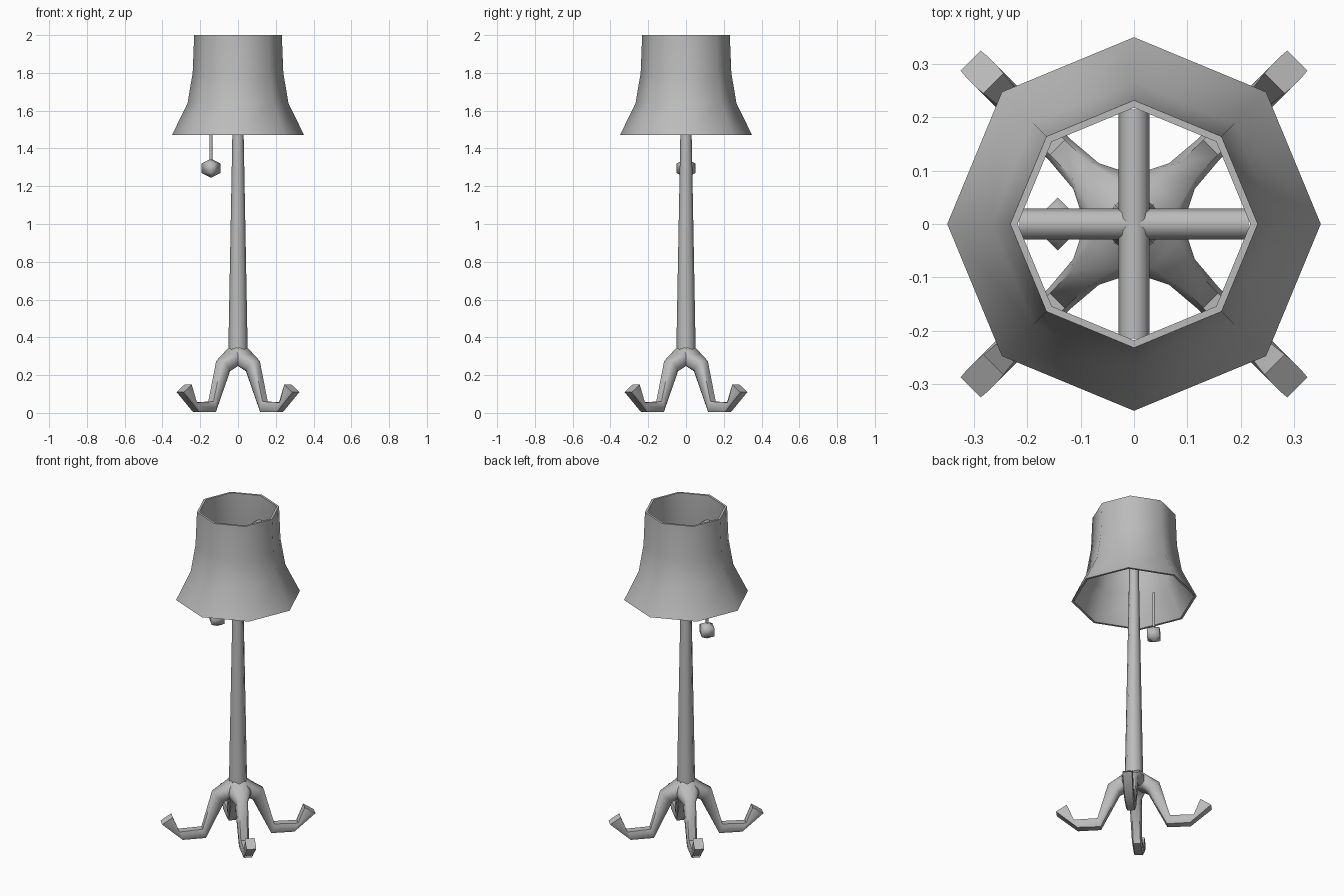
import bpy
import math
from mathutils import Vector, Matrix

cube = bpy.data.objects.get("Cube")
if cube:
    bpy.data.objects.remove(cube, do_unlink=True)

grey = bpy.data.materials.new("plain_grey")
grey.use_nodes = True
grey.diffuse_color = (0.5, 0.5, 0.5, 1)
grey.node_tree.nodes["Principled BSDF"].inputs["Base Color"].default_value = (0.5, 0.5, 0.5, 1)


def make(name, verts, faces, angle=50):
    mesh = bpy.data.meshes.new(name)
    mesh.from_pydata(verts, [], faces)
    mesh.materials.append(grey)
    obj = bpy.data.objects.new(name, mesh)
    bpy.context.collection.objects.link(obj)
    bpy.ops.object.select_all(action="DESELECT")
    obj.select_set(True)
    bpy.context.view_layer.objects.active = obj
    bpy.ops.object.mode_set(mode="EDIT")
    bpy.ops.mesh.select_all(action="SELECT")
    bpy.ops.mesh.remove_doubles(threshold=0.0001)
    bpy.ops.mesh.normals_make_consistent(inside=False)
    bpy.ops.object.mode_set(mode="OBJECT")
    bpy.ops.object.shade_smooth_by_angle(angle=math.radians(angle))
    return obj


def loft(name, rings, closed=False, angle=50):
    """Skin a list of equal vertex rings; cap the ends unless closed."""
    n, count = len(rings[0]), len(rings)
    verts = [v for ring in rings for v in ring]
    faces = []
    for i in range(count if closed else count - 1):
        a, b = i * n, (i + 1) % count * n
        for j in range(n):
            k = (j + 1) % n
            faces.append((a + j, a + k, b + k, b + j))
    if not closed:
        faces += [tuple(range(n)), tuple(range((count - 1) * n, count * n))]
    return make(name, verts, faces, angle)


def lathe(name, profile, sides=8, place=Matrix(), closed=False, angle=50):
    """Turn (radius, height) points around z, first corner on +x."""
    turns = [math.tau * j / sides for j in range(sides)]
    rings = [[place @ Vector((r * math.cos(t), r * math.sin(t), z)) for t in turns]
             for r, z in profile]
    return loft(name, rings, closed, angle)


# Flared octagonal shade with a thin wall
outer = [(0.35, 1.47), (0.267, 1.64), (0.24, 1.8), (0.232, 2.0)]
inner = [(r - 0.014, z) for r, z in reversed(outer)]
lathe("shade", outer + inner, closed=True)

# Crossed bars that carry the shade
for name, axis, turn, z in (("crossbar_side", "Y", 90, 1.82), ("crossbar_depth", "X", 90, 1.824)):
    place = Matrix.Translation((0, 0, z)) @ Matrix.Rotation(math.radians(turn), 4, axis)
    lathe(name, [(0.029, -0.215), (0.029, 0.215)], place=place)

# Tapered post
lathe("post", [(0.052, 0.29), (0.03, 1.47), (0.025, 1.82)])

# Pull cord and its faceted knob
cord_x = Matrix.Translation((-0.143, 0, 0))
lathe("pull_cord", [(0.008, 1.32), (0.008, 1.56)], place=cord_x)
lathe("pull_knob", [(0.0001, 1.245), (0.05, 1.27), (0.05, 1.32), (0.0001, 1.345)], sides=4,
      place=cord_x, angle=95)

# Four diagonal legs: top (r, z), bottom (r, z), half width, squareness
stations = [
    ((0.04, 0.345), (0.0, 0.26), 0.05, 0.65),
    ((0.08, 0.31), (0.045, 0.245), 0.062, 0.6),
    ((0.143, 0.275), (0.08, 0.22), 0.034, 0.6),
    ((0.203, 0.06), (0.185, 0.005), 0.028, 0.7),
    ((0.335, 0.055), (0.315, 0.005), 0.028, 0.8),
    ((0.373, 0.15), (0.433, 0.11), 0.028, 0.95),
]


def section(top, bottom, width, square):
    mid = (Vector(top) + Vector(bottom)) / 2
    half = (Vector(top) - Vector(bottom)) / 2
    corners = [(1, -0.5), (1, 0.5), (square, 1), (-square, 1),
               (-1, 0.5), (-1, -0.5), (-square, -1), (square, -1)]
    ring = []
    for u, s in corners:
        p = mid + half * s
        ring.append(Vector((p.x, u * width, p.y)))
    return ring


for side, degrees in (("back_left", 45), ("back_right", 135),
                      ("front_right", 225), ("front_left", 315)):
    spin = Matrix.Rotation(math.radians(degrees), 4, "Z")
    loft(side + "_leg", [[spin @ v for v in section(*s)] for s in stations])
